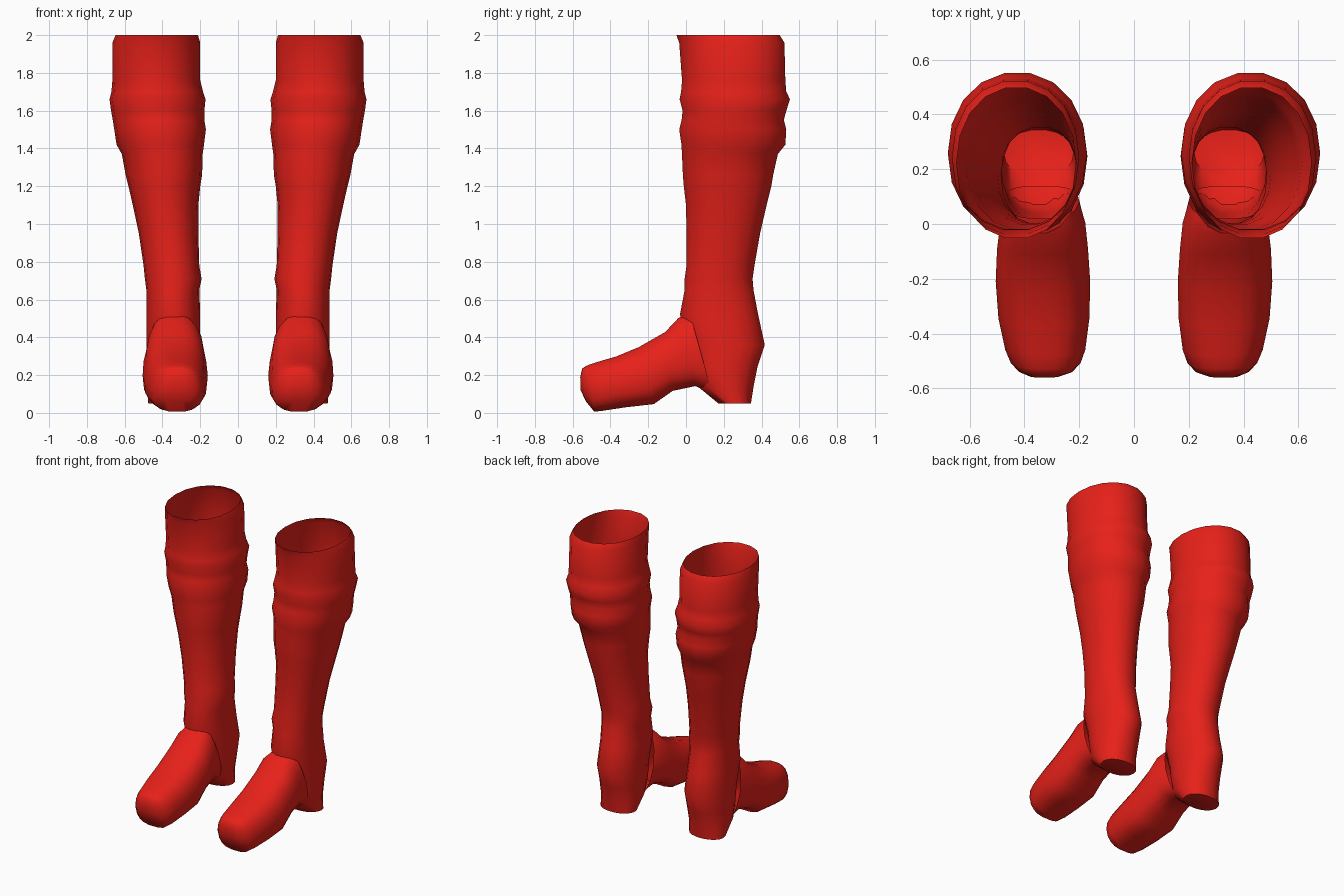
import bpy, bmesh, math
from mathutils import Vector

red = bpy.data.materials.new("red_leather")
red.diffuse_color = (0.8, 0.015, 0.01, 1)
SIDES = 18


def spow(v, e):
    return math.copysign(abs(v) ** e, v)


def loft(name, rings, power, taper, cap_first, cap_last):
    """Skin rings given as (front y, z), (back y, z), x min, x max; mirror to make the pair."""
    bm = bmesh.new()
    loops = []
    for (ya, za), (yb, zb), x0, x1 in rings:
        loop = []
        for i in range(SIDES):
            a = 2 * math.pi * i / SIDES
            u, v = spow(math.cos(a), power), spow(math.sin(a), power)
            t = (1 - v) / 2
            w = (x1 - x0) / 2 * (1 - taper * max(0, v))
            loop.append(bm.verts.new(((x0 + x1) / 2 + u * w,
                                      ya + (yb - ya) * t, za + (zb - za) * t)))
        loops.append(loop)
    for p, q in zip(loops, loops[1:]):
        for i in range(SIDES):
            j = (i + 1) % SIDES
            bm.faces.new((p[i], p[j], q[j], q[i]))
    if cap_first:
        bm.faces.new(loops[0])
    if cap_last:
        bm.faces.new(loops[-1])
    bmesh.ops.recalc_face_normals(bm, faces=bm.faces)
    me = bpy.data.meshes.new(name)
    bm.to_mesh(me)
    bm.free()
    ob = bpy.data.objects.new(name, me)
    bpy.context.collection.objects.link(ob)
    me.materials.append(red)
    ob.modifiers.new("pair", 'MIRROR')
    bpy.ops.object.select_all(action='DESELECT')
    bpy.context.view_layer.objects.active = ob
    ob.select_set(True)
    bpy.ops.object.shade_smooth_by_angle(angle=math.radians(50))
    return ob


# Shaft and heel, bottom to open top: z, x min, x max, y front, y back
shaft = [
    (0.05, 0.22, 0.475, 0.17, 0.345), (0.14, 0.21, 0.48, 0.06, 0.36),
    (0.24, 0.20, 0.485, 0.035, 0.38), (0.36, 0.20, 0.485, 0.01, 0.42),
    (0.52, 0.20, 0.485, -0.035, 0.385), (0.65, 0.205, 0.485, -0.01, 0.36),
    (0.71, 0.193, 0.493, -0.01, 0.355), (0.78, 0.205, 0.50, 0.0, 0.365),
    (0.95, 0.21, 0.525, 0.0, 0.395), (1.10, 0.21, 0.557, -0.003, 0.43),
    (1.20, 0.20, 0.58, -0.015, 0.455), (1.26, 0.19, 0.595, -0.02, 0.465),
    (1.37, 0.187, 0.615, -0.025, 0.49), (1.42, 0.18, 0.643, -0.028, 0.53),
    (1.50, 0.17, 0.655, -0.04, 0.535), (1.55, 0.178, 0.663, -0.027, 0.522),
    (1.60, 0.178, 0.672, -0.022, 0.535), (1.66, 0.172, 0.68, -0.038, 0.555),
    (1.70, 0.185, 0.67, -0.03, 0.535), (1.76, 0.20, 0.665, -0.025, 0.53),
    (1.96, 0.20, 0.665, -0.04, 0.525), (2.00, 0.212, 0.648, -0.055, 0.50),
]
loft("boot_shaft", [((y0, z), (y1, z), x0, x1) for z, x0, x1, y0, y1 in shaft],
     0.95, 0, True, False)

# Foot, ankle to toe: top (y, z), bottom (y, z), x min, x max
foot = [
    ((0.02, 0.53), (0.14, 0.10), 0.20, 0.48),
    ((-0.04, 0.505), (0.05, 0.14), 0.178, 0.488),
    ((-0.11, 0.43), (-0.07, 0.115), 0.168, 0.50),
    ((-0.25, 0.35), (-0.17, 0.045), 0.16, 0.505),
    ((-0.37, 0.30), (-0.32, 0.028), 0.163, 0.495),
    ((-0.48, 0.268), (-0.44, 0.01), 0.178, 0.47),
    ((-0.53, 0.25), (-0.485, 0.005), 0.195, 0.45),
    ((-0.55, 0.235), (-0.53, 0.06), 0.225, 0.42),
    ((-0.56, 0.19), (-0.558, 0.12), 0.28, 0.375),
]
loft("boot_foot", foot, 0.7, 0.15, False, True)
